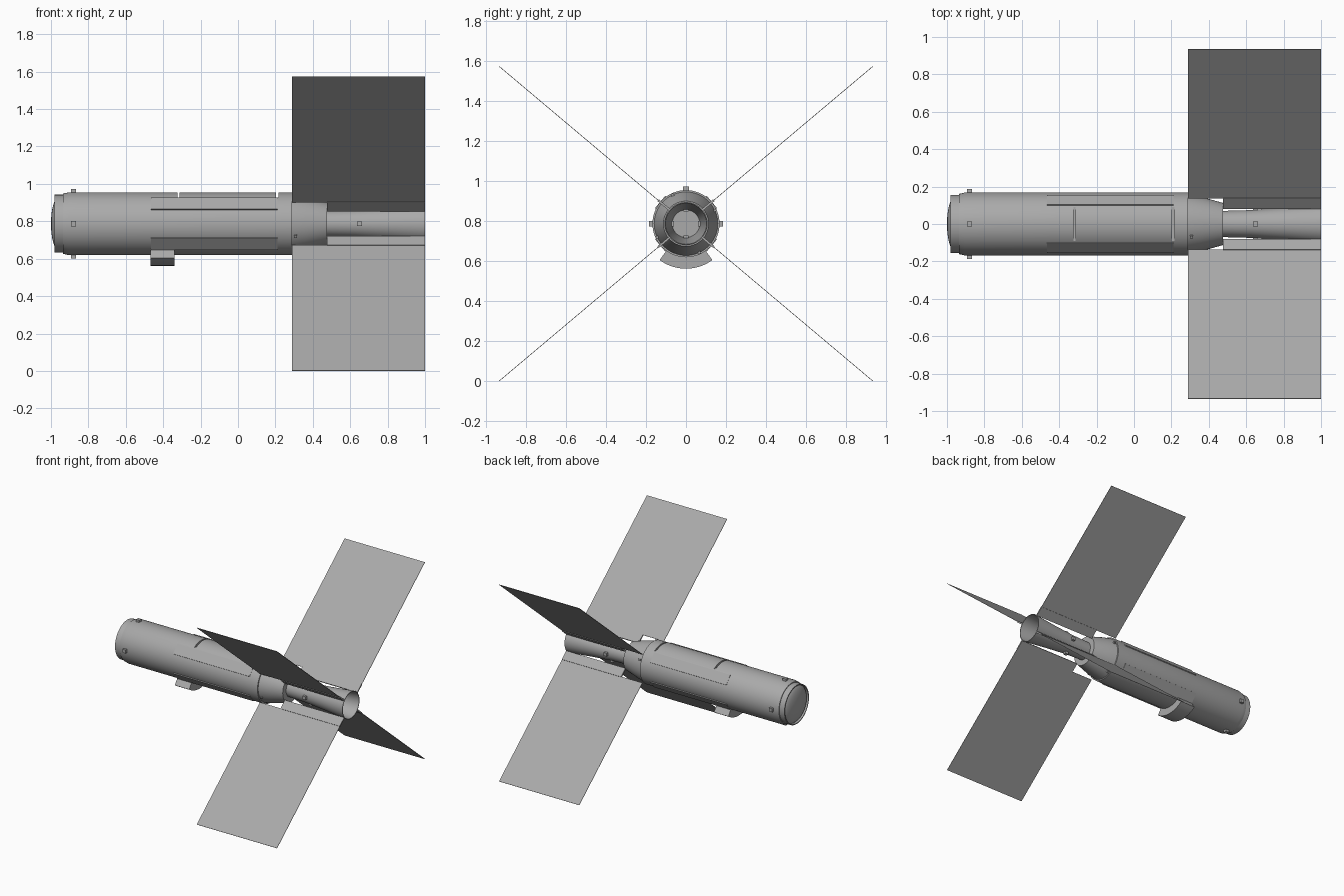
import bpy, bmesh
from math import sin, cos, pi, radians
from mathutils import Matrix, Vector

cube = bpy.data.objects.get("Cube")
if cube:
    bpy.data.objects.remove(cube, do_unlink=True)

AXIS = 0.787          # height of the body centreline
FIN = radians(40.1)   # fin angle above and below horizontal
DIAGONALS = (FIN, pi - FIN, pi + FIN, -FIN)

grey = bpy.data.materials.new("satin_grey")
grey.use_nodes = True
colour = (0.4, 0.4, 0.4, 1)
grey.diffuse_color = colour
grey.node_tree.nodes["Principled BSDF"].inputs["Base Color"].default_value = colour


def finish(name, bm, smooth=False):
    bmesh.ops.recalc_face_normals(bm, faces=bm.faces)
    mesh = bpy.data.meshes.new(name)
    bm.to_mesh(mesh)
    bm.free()
    mesh.materials.append(grey)
    ob = bpy.data.objects.new(name, mesh)
    ob.location.z = AXIS
    bpy.context.collection.objects.link(ob)
    if smooth:
        shade(ob)
    return ob


def shade(ob):
    bpy.ops.object.select_all(action="DESELECT")
    ob.select_set(True)
    bpy.context.view_layer.objects.active = ob
    bpy.ops.object.shade_smooth_by_angle(angle=radians(25))


def lathe(name, profile, steps=64):
    """Revolve (x, radius) points around the long axis."""
    bm = bmesh.new()
    verts = [bm.verts.new((x, 0, r)) for x, r in profile]
    edges = [bm.edges.new(pair) for pair in zip(verts, verts[1:])]
    bmesh.ops.spin(bm, geom=verts + edges, cent=(0, 0, 0), axis=(1, 0, 0),
                   angle=2 * pi, steps=steps, use_duplicate=False)
    bmesh.ops.remove_doubles(bm, verts=bm.verts, dist=0.0001)
    return finish(name, bm, True)


def radial_box(name, angle, xs, rs, width):
    """Box spanning xs along the axis and rs outwards, turned to an angle."""
    bm = bmesh.new()
    size = Vector((xs[1] - xs[0], rs[1] - rs[0], width))
    centre = Vector((sum(xs) / 2, sum(rs) / 2, 0))
    bmesh.ops.create_cube(bm, size=1, matrix=Matrix.Rotation(angle, 4, "X")
                          @ Matrix.Translation(centre) @ Matrix.Diagonal(size.to_4d()))
    return finish(name, bm)


# Main cylinder with bevelled shoulder, and the tapered rear section
body = lathe("body", [(-0.935, 0), (-0.935, 0.161), (-0.905, 0.168),
                      (0.29, 0.168), (0.29, 0)])
lathe("rear_taper", [(0.285, 0), (0.285, 0.16), (0.36, 0.145),
                     (0.475, 0.113), (0.475, 0)])

# Two slots cut across the top of the body
for x in (-0.318, 0.21):
    cutter = radial_box("slot_cutter", pi / 2, (x - 0.006, x + 0.006), (0.141, 0.3), 0.4)
    cutter.hide_render = True
    cut = body.modifiers.new("slot", "BOOLEAN")
    cut.object = cutter
    cut.solver = "EXACT"
    bpy.context.view_layer.objects.active = body
    bpy.ops.object.modifier_apply(modifier=cut.name)
    bpy.data.objects.remove(cutter, do_unlink=True)
shade(body)

# Open front rim with the domed window inside it
lathe("front_rim", [(-0.93, 0.155), (-0.98, 0.155), (-0.98, 0.148), (-0.93, 0.148)])
lathe("front_dome", [(-0.955 - 0.045 * sin(a), 0.148 * cos(a))
                     for a in (i * pi / 16 for i in range(9))])

# Flared tail tube, hollow at the end
lathe("tail_tube", [(0.47, 0.07), (0.62, 0.074), (0.8, 0.088), (1, 0.108),
                    (1, 0.103), (0.8, 0.083), (0.62, 0.069), (0.62, 0)])

# Diagonal parts: thin fins, their mounting strips and flat cover plates
for i, a in enumerate(DIAGONALS, 1):
    radial_box(f"fin_{i}", a, (0.29, 1), (0.178, 1.222), 0.003)
    radial_box(f"fin_mount_{i}", a, (0.475, 1), (0.108, 0.182), 0.011)
    radial_box(f"cover_plate_{i}", a, (-0.465, 0.21), (0.15, 0.169), 0.08)

# Small blocks on the four sides of nose, tail and taper
for i in range(4):
    a = i * pi / 2
    radial_box(f"nose_block_{i + 1}", a, (-0.893, -0.865), (0.15, 0.186), 0.028)
    radial_box(f"tail_block_{i + 1}", a, (0.637, 0.663), (0.06, 0.094), 0.026)
    radial_box(f"taper_block_{i + 1}", a + radians(25), (0.3, 0.316), (0.14, 0.166), 0.014)

# Curved pod beneath the body: an arc section with thickness
bm = bmesh.new()
sections = []
for i in range(17):
    a = radians(-36 + 72 * i / 16)
    sections.append([bm.verts.new((x, r * sin(a), -r * cos(a)))
                     for x, r in ((-0.467, 0.16), (-0.467, 0.225),
                                  (-0.34, 0.225), (-0.34, 0.16))])
for s, t in zip(sections, sections[1:]):
    for k in range(4):
        bm.faces.new((s[k], s[k - 1], t[k - 1], t[k]))
bm.faces.new(sections[0])
bm.faces.new(sections[-1])
finish("belly_pod", bm, True)
